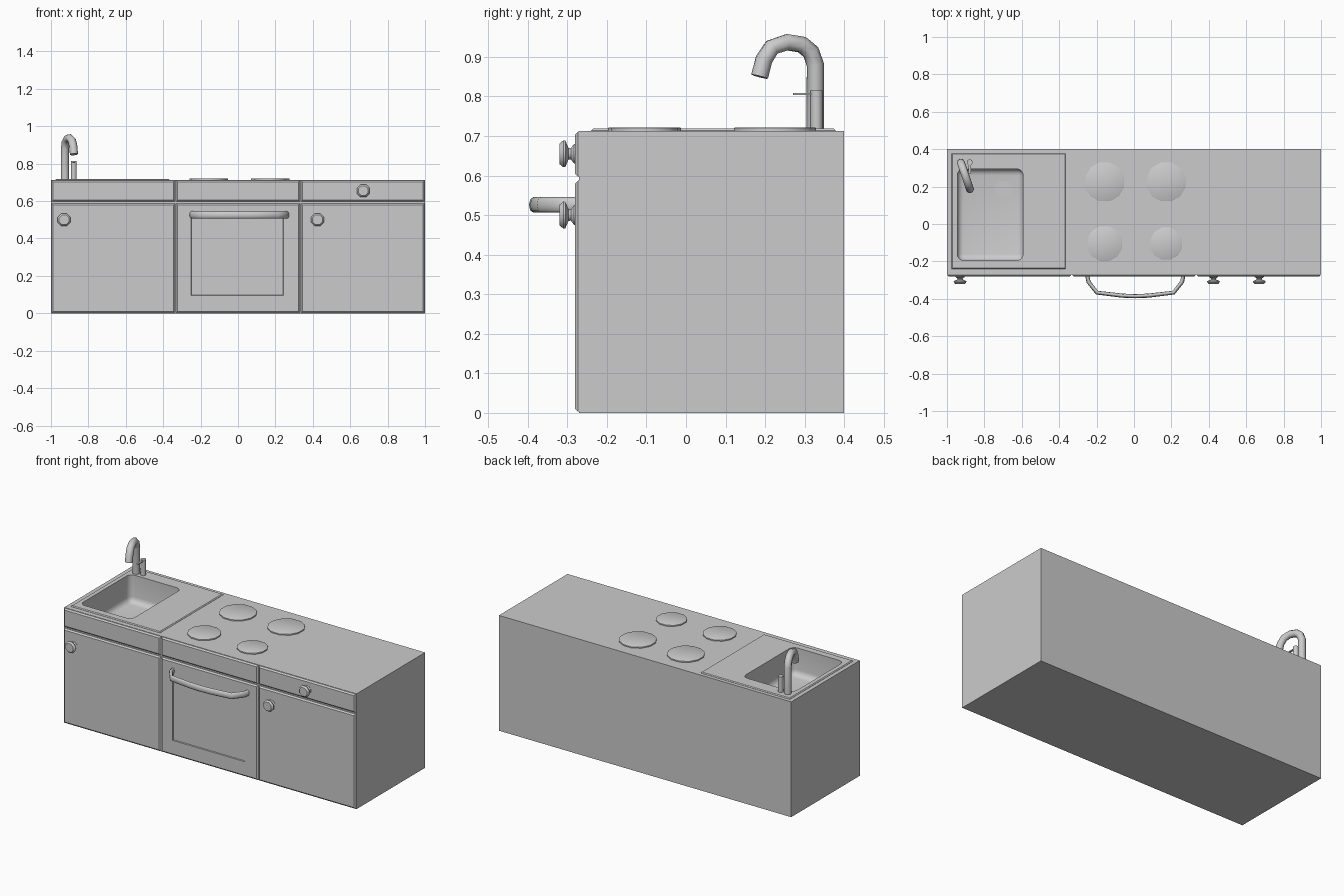
import bpy, bmesh, math
from mathutils import Vector

if "Cube" in bpy.data.objects:
    bpy.data.objects.remove(bpy.data.objects["Cube"])


def finish(bm, name, smooth=False):
    bmesh.ops.recalc_face_normals(bm, faces=bm.faces)
    me = bpy.data.meshes.new(name)
    bm.to_mesh(me)
    bm.free()
    ob = bpy.data.objects.new(name, me)
    bpy.context.collection.objects.link(ob)
    if smooth:
        activate(ob)
        bpy.ops.object.shade_smooth_by_angle(angle=math.radians(50))
    return ob


def activate(ob):
    bpy.ops.object.select_all(action='DESELECT')
    ob.select_set(True)
    bpy.context.view_layer.objects.active = ob


def box_bm(lo, hi):
    bm = bmesh.new()
    bmesh.ops.create_cube(bm, size=1)
    for v in bm.verts:
        v.co = Vector([lo[i] + (v.co[i] + 0.5) * (hi[i] - lo[i]) for i in range(3)])
    return bm


def box(name, lo, hi):
    return finish(box_bm(lo, hi), name)


def chamfer_side(bm, axis, value, width):
    # chamfer the border of the side lying at one coordinate
    edges = [e for e in bm.edges if all(abs(v.co[axis] - value) < 1e-5 for v in e.verts)]
    bmesh.ops.bevel(bm, geom=edges, offset=width, segments=1, affect='EDGES')


def lathe(name, profile, sides, loc, axis='Z'):
    # profile of (radius, height), capped at both ends
    bm = bmesh.new()
    rings = []
    for r, h in profile:
        ring = []
        for i in range(sides):
            a = 2 * math.pi * (i + 0.5) / sides
            x, y = r * math.cos(a), r * math.sin(a)
            co = (x, y, h) if axis == 'Z' else (x, -h, y)
            ring.append(bm.verts.new(Vector(co) + Vector(loc)))
        rings.append(ring)
    for a, b in zip(rings, rings[1:]):
        for i in range(sides):
            j = (i + 1) % sides
            bm.faces.new((a[i], a[j], b[j], b[i]))
    bm.faces.new(rings[0])
    bm.faces.new(rings[-1])
    return finish(bm, name, True)


def tube(name, points, radius, zscale=1.0):
    cu = bpy.data.curves.new(name, 'CURVE')
    cu.dimensions = '3D'
    cu.bevel_depth = radius
    cu.bevel_resolution = 2
    cu.use_fill_caps = True
    sp = cu.splines.new('POLY')
    sp.points.add(len(points) - 1)
    for p, co in zip(sp.points, points):
        p.co = (co[0], co[1], co[2] / zscale, 1)
    ob = bpy.data.objects.new(name, cu)
    bpy.context.collection.objects.link(ob)
    ob.scale.z = zscale
    activate(ob)
    bpy.ops.object.convert(target='MESH')
    ob = bpy.context.object
    bpy.ops.object.shade_smooth_by_angle(angle=math.radians(50))
    return ob


TOP, FRONT, BACK = 0.713, -0.27, 0.4
W = 2 / 3

# three cabinet units with drawer panels and doors
bodies = {}
for i, unit in enumerate(("sink", "oven", "storage")):
    x0, x1 = -1 + i * W, -1 + (i + 1) * W
    bodies[unit] = box(unit + "_cabinet", (x0, FRONT, 0), (x1, BACK, TOP))
    for part, z0, z1 in (("drawer_panel", 0.597, 0.711), ("door", 0.003, 0.587)):
        bm = box_bm((x0 + 0.003, -0.281, z0), (x1 - 0.003, FRONT + 0.005, z1))
        chamfer_side(bm, 1, -0.281, 0.008)
        if unit == "oven" and part == "door":
            # recessed oven window
            front = min(bm.faces, key=lambda f: f.calc_center_median().y)
            r = bmesh.ops.inset_region(bm, faces=[front], thickness=0.07)
            xs = {-1: -0.25, 1: 0.243}
            for v in front.verts:
                v.co.x = xs[1 if v.co.x > 0 else -1]
                v.co.z = 0.51 if v.co.z > 0.3 else 0.095
            bmesh.ops.inset_region(bm, faces=[front], thickness=0.003, depth=-0.006)
        finish(bm, unit + "_" + part)

# sink rim plate
bm = box_bm((-0.975, -0.24, TOP - 0.004), (-0.365, 0.378, 0.719))
chamfer_side(bm, 2, 0.719, 0.005)
rim = finish(bm, "sink_rim")

# basin cut through rim and cabinet
bm = box_bm((-0.945, -0.195, 0.55), (-0.593, 0.295, 0.9))
bmesh.ops.bevel(bm, geom=bm.edges[:], offset=0.035, segments=4, profile=0.5, affect='EDGES')
cutter = finish(bm, "basin_cutter")
cutter.hide_render = True
for ob in (bodies["sink"], rim):
    m = ob.modifiers.new("basin", 'BOOLEAN')
    m.operation = 'DIFFERENCE'
    m.solver = 'EXACT'
    m.object = cutter
    activate(ob)
    bpy.ops.object.modifier_apply(modifier=m.name)
    bpy.ops.object.shade_smooth_by_angle(angle=math.radians(30))
bpy.data.objects.remove(cutter)

# drain
lathe("drain", [(0.047, -0.003), (0.047, 0.003)], 16, (-0.697, 0.185, 0.55))

# cooking plates
for name, x, y, r in (("front_left", -0.157, -0.105, 0.096), ("back_left", -0.157, 0.225, 0.107),
                      ("back_right", 0.172, 0.225, 0.107), ("front_right", 0.172, -0.105, 0.088)):
    lathe(name + "_burner", [(r, -0.003), (r, 0.007), (r - 0.004, 0.009)], 12, (x, y, TOP))

# knobs
knob = [(0.027, -0.005), (0.027, 0.004), (0.015, 0.012), (0.016, 0.018),
        (0.036, 0.026), (0.037, 0.031), (0.028, 0.041)]
for name, x, z in (("sink_door", -0.93, 0.50), ("storage_door", 0.425, 0.50), ("drawer", 0.67, 0.655)):
    lathe(name + "_knob", knob, 8, (x, -0.279, z), 'Y')

# oven door handle, a flattened bar
half = [(0.258, FRONT), (0.25, -0.31), (0.205, -0.367), (0.07, -0.383)]
path = [(-x, y) for x, y in half] + [(0, -0.386)] + half[::-1]
tube("oven_handle", [(x + 0.007, y, 0.526) for x, y in path], 0.011, 1.8)

# faucet spout, swung slightly to the right
arc = [(0.327, TOP - 0.005), (0.327, 0.88), (0.316, 0.912), (0.293, 0.931), (0.255, 0.937),
       (0.217, 0.924), (0.197, 0.893), (0.186, 0.85)]
tube("faucet_spout", [(-0.925 + (0.327 - y) * 0.34, y, z) for y, z in arc], 0.022)

# faucet valve post and lever
lathe("valve_post", [(0.016, -0.004), (0.016, 0.102)], 10, (-0.878, 0.33, TOP))
box("valve_lever", (-0.884, 0.27, 0.804), (-0.872, 0.33, 0.809))
